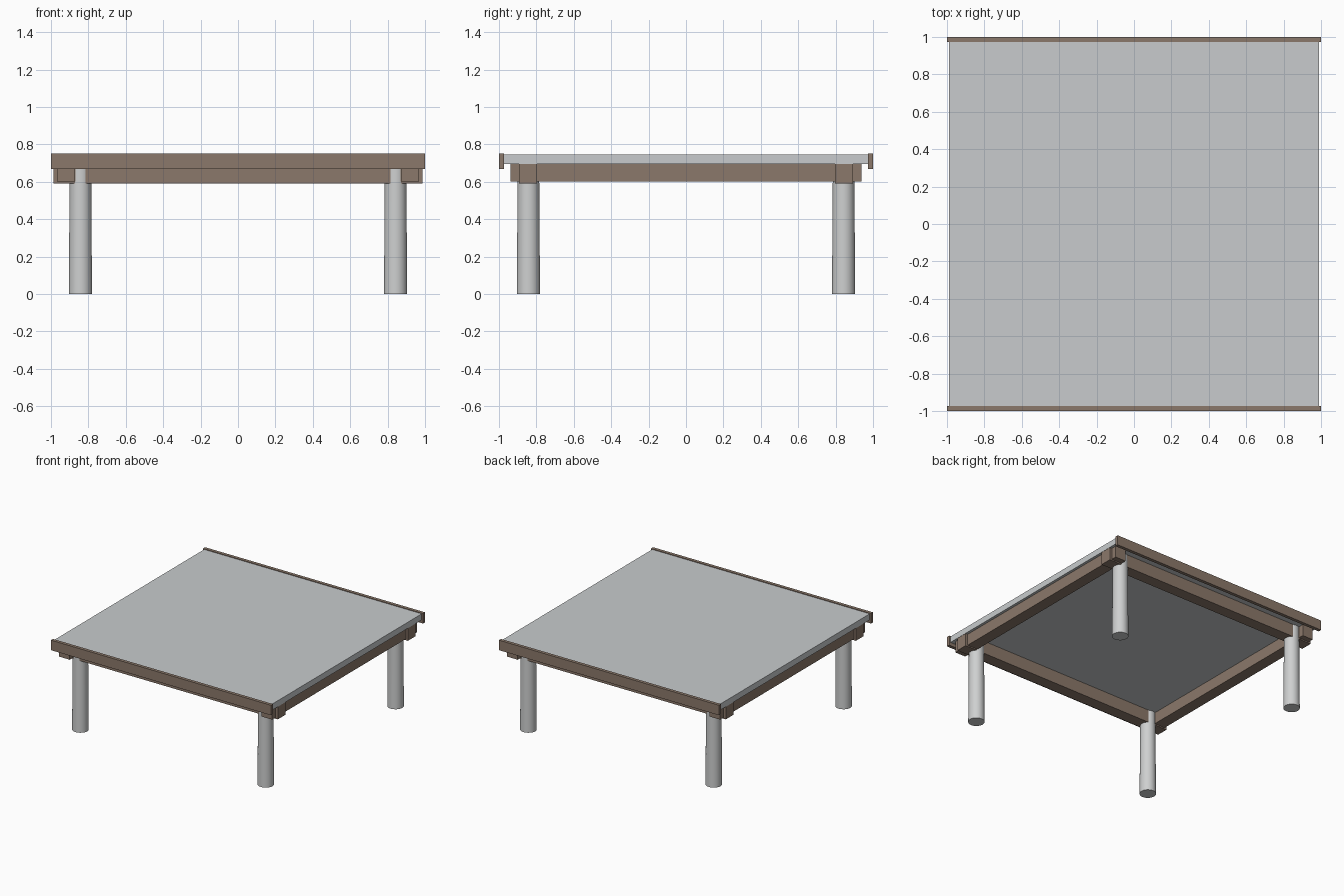
import bpy

if "Cube" in bpy.data.objects:
    bpy.data.objects.remove(bpy.data.objects["Cube"])

def material(name, rgb):
    m = bpy.data.materials.new(name)
    m.diffuse_color = (*rgb, 1)
    m.use_nodes = True
    m.node_tree.nodes["Principled BSDF"].inputs["Base Color"].default_value = m.diffuse_color
    return m

WOOD = material("brown wood", (0.26, 0.19, 0.145))
GLASS = material("pale grey top", (0.58, 0.60, 0.61))
METAL = material("light grey metal", (0.62, 0.63, 0.63))

def box(name, x, y, z, mat):
    """Box from (min, max) ranges on each axis."""
    bpy.ops.mesh.primitive_cube_add(size=1, location=[(a + b) / 2 for a, b in (x, y, z)])
    ob = bpy.context.object
    ob.name = name
    ob.scale = [b - a for a, b in (x, y, z)]
    bpy.ops.object.transform_apply(location=False, rotation=False, scale=True)
    ob.data.materials.append(mat)

def span(a, b, s):
    return (a, b) if s > 0 else (-b, -a)

# Table top slab
box("table_top", (-0.989, 0.989), (-0.973, 0.973), (0.695, 0.745), GLASS)

for s, front, side in ((-1, "front", "left"), (1, "back", "right")):
    # Edge trim along front and back of the slab
    box(front + "_trim", (-1, 1), span(0.973, 1.0, s), (0.668, 0.75), WOOD)
    # Crossing rails under the slab, ends running past each other
    box(front + "_rail", (-0.987, 0.987), span(0.796, 0.893, s), (0.59, 0.695), WOOD)
    box(side + "_rail", span(0.872, 0.968, s), (-0.939, 0.939), (0.60, 0.6945), WOOD)
    # Slightly tapered round legs, showing through the rails
    for t, end in ((-1, "left"), (1, "right")):
        bpy.ops.mesh.primitive_cone_add(vertices=32, radius1=0.062, radius2=0.0572,
                                        depth=0.694, location=(t * 0.8425, s * 0.8425, 0.347))
        leg = bpy.context.object
        leg.name = f"{front}_{end}_leg"
        leg.data.materials.append(METAL)
        bpy.ops.object.shade_smooth_by_angle()
